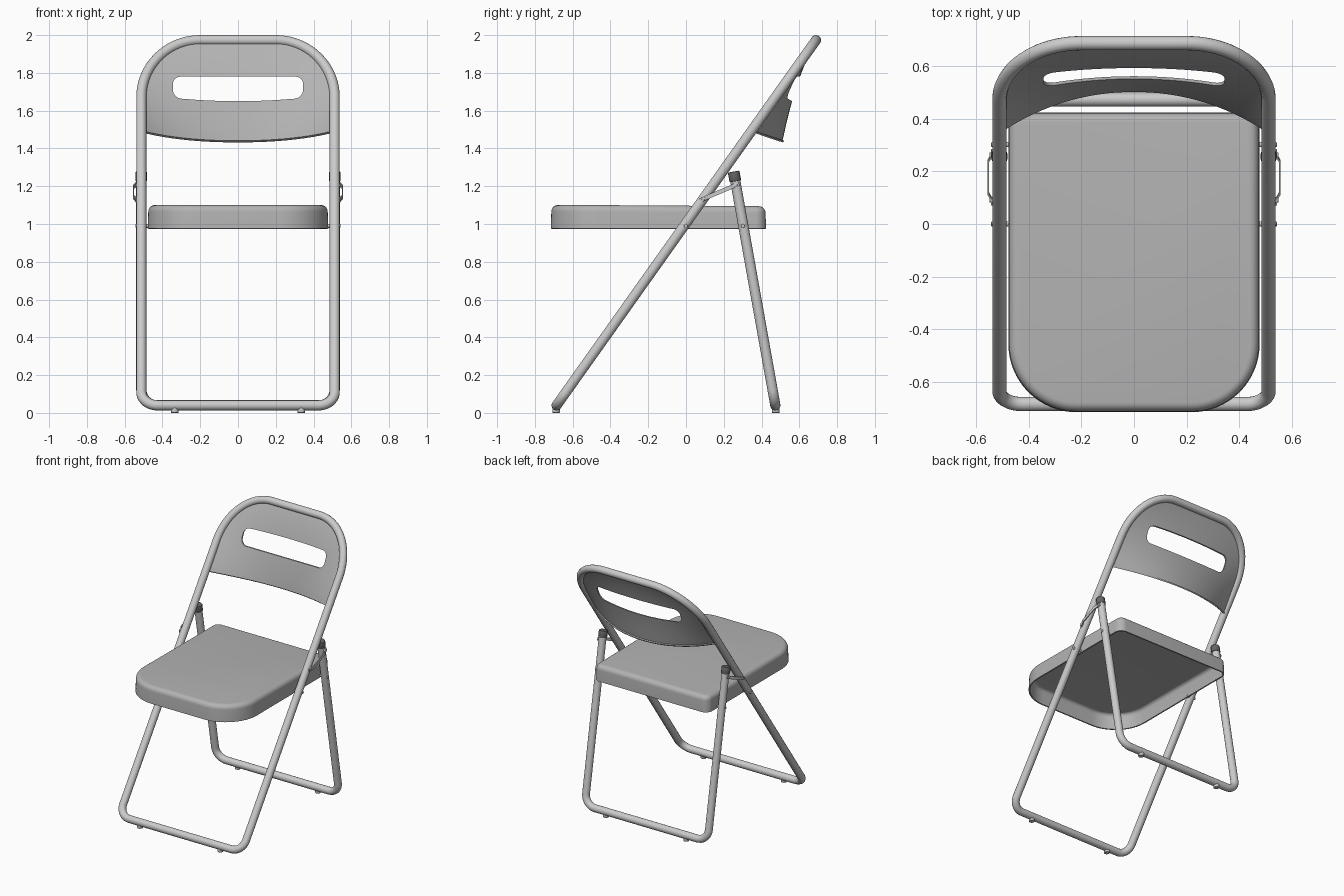
import bpy, bmesh, math
from mathutils import Vector

if "Cube" in bpy.data.objects:
    bpy.data.objects.remove(bpy.data.objects["Cube"])

TUBE = 0.027
TOP, BOTTOM = Vector((0, 0.688, 1.973)), Vector((0, -0.685, 0.04))
DOWN = (BOTTOM - TOP).normalized()            # down along the inclined frame
BACK = Vector((0, -DOWN.z, DOWN.y))           # frame normal, towards the rear
LENGTH = (BOTTOM - TOP).length
HALF = 0.512                                  # tube centreline half width
RX, RT = 0.312, 0.37                          # top corner radii of the frame


def grey(name, value):
    mat = bpy.data.materials.new(name)
    mat.diffuse_color = (value, value, value, 1)
    mat.use_nodes = True
    mat.node_tree.nodes["Principled BSDF"].inputs["Base Color"].default_value = mat.diffuse_color
    return mat


PANEL_GREY = grey("panel_grey", 0.45)
CAP_GREY = grey("cap_dark_grey", 0.13)


def arc(cx, cy, rx, ry, a0, a1, n=12):
    return [(cx + rx * math.cos(math.radians(a0 + (a1 - a0) * i / n)),
             cy + ry * math.sin(math.radians(a0 + (a1 - a0) * i / n))) for i in range(n + 1)]


def finish(ob, mat=None):
    bpy.ops.object.select_all(action='DESELECT')
    ob.select_set(True)
    bpy.context.view_layer.objects.active = ob
    bpy.ops.object.convert(target='MESH')
    bpy.ops.object.shade_smooth_by_angle(angle=math.radians(35))
    if mat:
        ob.data.materials.clear()
        ob.data.materials.append(mat)
    return ob


def link(name, data):
    ob = bpy.data.objects.new(name, data)
    bpy.context.collection.objects.link(ob)
    return ob


def mesh(name, verts, faces):
    me = bpy.data.meshes.new(name)
    me.from_pydata([tuple(v) for v in verts], [], faces)
    return link(name, me)


def solidify(ob, thickness, offset):
    mod = ob.modifiers.new("thickness", 'SOLIDIFY')
    mod.thickness, mod.offset = thickness, offset


def tube(name, pts, cyclic):
    cu = bpy.data.curves.new(name, 'CURVE')
    cu.dimensions = '3D'
    cu.bevel_depth, cu.bevel_resolution, cu.use_fill_caps = TUBE, 6, True
    sp = cu.splines.new('POLY')
    sp.points.add(len(pts) - 1)
    for p, co in zip(sp.points, pts):
        p.co = (*co, 1)
    sp.use_cyclic_u = cyclic
    return finish(link(name, cu))


def rod(name, a, b, r, bevel=0.003, mat=None):
    a, b = Vector(a), Vector(b)
    bpy.ops.mesh.primitive_cylinder_add(vertices=24, radius=r, depth=(b - a).length, location=(a + b) / 2)
    ob = bpy.context.object
    ob.name = name
    ob.rotation_euler = (b - a).to_track_quat('Z', 'Y').to_euler()
    mod = ob.modifiers.new("bevel", 'BEVEL')
    mod.width, mod.segments = bevel, 2
    return finish(ob, mat)


# Main frame: one closed loop forming the front legs and the back hoop
R = 0.085
loop = (arc(HALF - RX, RT, RX, -RT, 90, 0, 20) + arc(HALF - R, LENGTH - R, R, R, 0, 90, 10))
loop += [(-x, t) for x, t in reversed(loop)]
tube("front_leg_frame", [TOP + Vector((x, 0, 0)) + DOWN * t for x, t in loop], True)

# Rear legs: a U-shaped tube
R_TOP, R_BOT = Vector((0, 0.257, 1.25)), Vector((0, 0.473, 0.04))
r_dir = (R_BOT - R_TOP).normalized()
r_len = (R_BOT - R_TOP).length
half_u = [(HALF, 0)] + arc(HALF - R, r_len - R, R, R, 0, 90, 10)
half_u += [(-x, t) for x, t in reversed(half_u)]
tube("rear_leg_frame", [R_TOP + Vector((x, 0, 0)) + r_dir * t for x, t in half_u], False)


# Seat: a pressed pan, open underneath
def seat_ring(inset, z):
    w, f, b = 0.478 - inset, -0.716 + inset, 0.424 - inset
    fr, br = 0.26 - inset, max(0.055 - inset, 0.012)
    pts = (arc(w - br, b - br, br, br, 0, 90, 8) + arc(-w + br, b - br, br, br, 90, 180, 8)
           + arc(-w + fr, f + fr, fr, fr, 180, 270, 16) + arc(w - fr, f + fr, fr, fr, 270, 360, 16))
    return [(x, y, z - (0.006 if y > -0.45 and z > 1.06 else 0)) for x, y in pts]


rings = [seat_ring(0, 0.975), seat_ring(0.003, 1.065)]
rings += [seat_ring(0.003 + 0.034 * (1 - math.cos(a)), 1.065 + 0.035 * math.sin(a))
          for a in (math.pi / 12 * k for k in range(1, 7))]
n = len(rings[0])
faces = [(r * n + i, r * n + (i + 1) % n, (r + 1) * n + (i + 1) % n, (r + 1) * n + i)
         for r in range(len(rings) - 1) for i in range(n)]
faces.append(tuple(range((len(rings) - 1) * n, len(rings) * n)))
seat = mesh("seat", [v for ring in rings for v in ring], faces)
solidify(seat, 0.01, -1)
finish(seat, PANEL_GREY)


# Backrest: a panel that bows rearwards towards its lower edge
def frame_half_width(t):
    return HALF if t >= RT else HALF - RX + RX * math.sqrt(1 - ((RT - t) / RT) ** 2)


def back_point(x, v):
    k = max(0, (abs(x) - (HALF - RX)) / RX)
    t0 = RT * (1 - math.sqrt(max(0, 1 - k * k))) + 0.012
    t1 = 0.537 + 0.042 * (x / 0.48) ** 2
    t = t0 + (t1 - t0) * min(v, 1)
    bow = 0.156 * (t / 0.529) ** 1.5 * max(0, 1 - (x / frame_half_width(t)) ** 2)
    lip = 0.012 if v > 1 else 0               # last row folds back as a small lip
    return TOP + Vector((x, 0, 0)) + DOWN * t + BACK * (bow + lip)


COLS, ROWS = 48, 20
verts = [back_point(0.5 * math.sin(math.pi * (i / COLS - 0.5)), j / ROWS)
         for j in range(ROWS + 2) for i in range(COLS + 1)]
c = COLS + 1
faces = [(j * c + i, (j + 1) * c + i, (j + 1) * c + i + 1, j * c + i + 1)
         for j in range(ROWS + 1) for i in range(COLS)]
back = mesh("backrest", verts, faces)
solidify(back, 0.01, 0)

# Hand slot cut through the backrest
slot = (arc(0.305, 1.74, 0.04, 0.04, 0, 90, 8) + arc(-0.305, 1.74, 0.04, 0.04, 90, 180, 8)
        + arc(-0.295, 1.713, 0.05, 0.05, 180, 270, 8)
        + [(x / 10, 1.65 + 0.013 * (x / 2.95) ** 2) for x in (-2, -1, 0, 1, 2)]
        + arc(0.295, 1.713, 0.05, 0.05, 270, 360, 8))
m = len(slot)
cutter = mesh("slot_cutter", [(x, y, z) for y in (0.3, 1.0) for x, z in slot],
              [tuple(range(m)), tuple(range(2 * m - 1, m - 1, -1))]
              + [((i + 1) % m, i, m + i, m + (i + 1) % m) for i in range(m)])
cutter.hide_render = True
bm = bmesh.new()
bm.from_mesh(cutter.data)
bmesh.ops.recalc_face_normals(bm, faces=bm.faces)
bm.to_mesh(cutter.data)
bm.free()
cut = back.modifiers.new("slot", 'BOOLEAN')
cut.operation, cut.solver, cut.object = 'DIFFERENCE', 'EXACT', cutter
finish(back, PANEL_GREY)
bpy.data.objects.remove(cutter)

for s, side in ((1, "right"), (-1, "left")):
    # Dark caps on the rear leg tops
    top = R_TOP + Vector((s * HALF, 0, 0))
    rod("leg_cap_" + side, top + r_dir * 0.025, top - r_dir * 0.028, 0.031, 0.006, CAP_GREY)
    # Feet
    rod("front_foot_" + side, (s * 0.335, -0.688, 0), (s * 0.335, -0.688, 0.035), 0.02)
    rod("rear_foot_" + side, (s * 0.335, 0.475, 0), (s * 0.335, 0.475, 0.035), 0.02)
    # Pivot pins through the seat sides and the links
    for label, y, z, x0, x1 in (("front", 0.0, 0.99, 0.465, 0.543), ("rear", 0.302, 0.99, 0.465, 0.543),
                                ("link_front", 0.092, 1.134, 0.49, 0.55), ("link_rear", 0.262, 1.205, 0.49, 0.55)):
        rod(f"pin_{label}_{side}", (s * x0, y, z), (s * x1, y, z), 0.01)
    # Folding link: a bent strap joining frame and rear leg
    path = [Vector((s * x, y, z)) for x, y, z in
            ((0.54, 0.075, 1.125), (0.542, 0.095, 1.134), (0.554, 0.115, 1.143),
             (0.554, 0.24, 1.196), (0.542, 0.26, 1.205), (0.54, 0.28, 1.213))]
    across = Vector((0, -0.0042, 0.01))
    strap = mesh("folding_link_" + side, [p + across * k for p in path for k in (-1, 1)],
                 [(2 * i, 2 * i + 2, 2 * i + 3, 2 * i + 1) for i in range(5)])
    solidify(strap, 0.006, 0)
    finish(strap)
